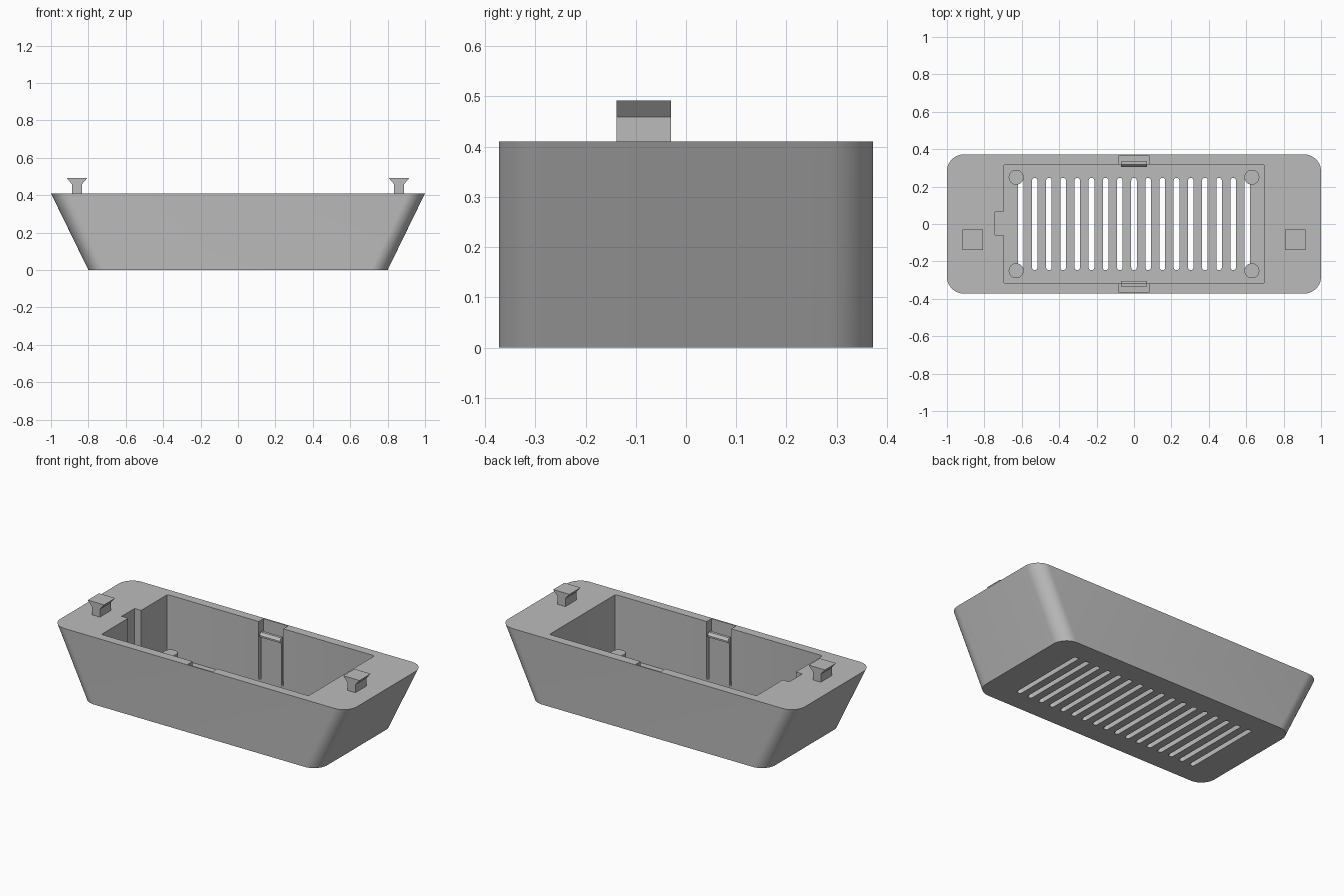
import bpy, bmesh, math
from mathutils import Vector

if "Cube" in bpy.data.objects:
    bpy.data.objects.remove(bpy.data.objects["Cube"], do_unlink=True)

HEIGHT, FLOOR = 0.41, 0.04

grey = bpy.data.materials.new("grey_plastic")
grey.use_nodes = True
colour = (0.5, 0.5, 0.5, 1)
grey.diffuse_color = colour
grey.node_tree.nodes["Principled BSDF"].inputs["Base Color"].default_value = colour


def rounded(hx, hy, r, cx=0, cy=0, steps=10):
    """Rounded rectangle outline, counter-clockwise."""
    points = []
    for i, (sx, sy) in enumerate(((1, 1), (-1, 1), (-1, -1), (1, -1))):
        for k in range(steps + 1):
            a = math.pi / 2 * (i + k / steps)
            points.append((cx + sx * (hx - r) + r * math.cos(a),
                           cy + sy * (hy - r) + r * math.sin(a)))
    return points


def rect(x0, x1, y0, y1):
    return [(x0, y0), (x1, y0), (x1, y1), (x0, y1)]


def loft(bm, lower, upper):
    """Closed solid between two outlines of equal point count."""
    a = [bm.verts.new(p) for p in lower]
    b = [bm.verts.new(p) for p in upper]
    bm.faces.new(a[::-1])
    bm.faces.new(b)
    for i in range(len(a)):
        j = (i + 1) % len(a)
        bm.faces.new((a[i], a[j], b[j], b[i]))


def prism(bm, outline, z0, z1):
    loft(bm, [(x, y, z0) for x, y in outline], [(x, y, z1) for x, y in outline])


def finish(name, bm):
    bmesh.ops.remove_doubles(bm, verts=bm.verts, dist=1e-5)
    bmesh.ops.recalc_face_normals(bm, faces=bm.faces)
    mesh = bpy.data.meshes.new(name)
    bm.to_mesh(mesh)
    bm.free()
    mesh.materials.append(grey)
    ob = bpy.data.objects.new(name, mesh)
    bpy.context.collection.objects.link(ob)
    return ob


def activate(ob):
    bpy.ops.object.select_all(action="DESELECT")
    ob.select_set(True)
    bpy.context.view_layer.objects.active = ob


def cut(ob, bm):
    """Subtract a temporary solid from an object."""
    cutter = finish("cutter", bm)
    cutter.hide_render = True
    mod = ob.modifiers.new("cut", "BOOLEAN")
    mod.operation, mod.solver, mod.object = "DIFFERENCE", "EXACT", cutter
    activate(ob)
    bpy.ops.object.modifier_apply(modifier=mod.name)
    bpy.data.objects.remove(cutter, do_unlink=True)


# Housing: ends slope outwards, sides stay upright
bm = bmesh.new()
loft(bm, [(x, y, 0) for x, y in rounded(0.8, 0.372, 0.09)],
     [(x, y, HEIGHT) for x, y in rounded(1.0, 0.372, 0.09)])
housing = finish("housing", bm)

# Main cavity
bm = bmesh.new()
prism(bm, rounded(0.698, 0.318, 0.01, steps=3), FLOOR, 0.6)
cut(housing, bm)

# Cable channel in the right end wall
bm = bmesh.new()
prism(bm, rect(-0.742, -0.68, -0.06, 0.065), FLOOR, 0.6)
cut(housing, bm)

# Pockets behind the snap clips
bm = bmesh.new()
for s in (-1, 1):
    prism(bm, rect(-0.083, 0.083, *sorted((s * 0.3, s * 0.364))), 0.06, 0.6)
cut(housing, bm)

# Ventilation slots in the floor
bm = bmesh.new()
for i in range(-8, 9):
    prism(bm, rounded(0.015, 0.247, 0.0149, cx=i * 0.0758, steps=4), -0.1, 0.1)
cut(housing, bm)
activate(housing)
bpy.ops.object.shade_smooth_by_angle(angle=math.radians(30))

# Corner standoffs
for sx, sx_name in ((-1, "right"), (1, "left")):
    for sy, sy_name in ((-1, "front"), (1, "back")):
        bm = bmesh.new()
        ring = [(sx * 0.63 + 0.04 * math.cos(math.tau * k / 32),
                 sy * 0.25 + 0.04 * math.sin(math.tau * k / 32)) for k in range(32)]
        prism(bm, ring, FLOOR - 0.005, 0.1)
        activate(finish(f"{sy_name}_{sx_name}_standoff", bm))
        bpy.ops.object.shade_smooth_by_angle(angle=math.radians(30))

# Snap clips: a thin tongue with a hooked lip at its top
tongue = [(0.335, 0.05), (0.335, 0.35), (0.318, 0.35), (0.304, 0.335),
          (0.304, 0.325), (0.318, 0.32), (0.318, 0.05)]
for s, name in ((-1, "front_clip"), (1, "back_clip")):
    bm = bmesh.new()
    loft(bm, [(-0.069, s * y, z) for y, z in tongue],
         [(0.069, s * y, z) for y, z in tongue])
    finish(name, bm)

# Flared pegs on the rim
peg = [(-0.027, HEIGHT - 0.005), (0.027, HEIGHT - 0.005), (0.027, 0.459),
       (0.055, 0.492), (-0.055, 0.492), (-0.027, 0.459)]
for s, name in ((-1, "right_peg"), (1, "left_peg")):
    bm = bmesh.new()
    loft(bm, [(s * 0.861 + x, -0.138, z) for x, z in peg],
         [(s * 0.861 + x, -0.03, z) for x, z in peg])
    finish(name, bm)
